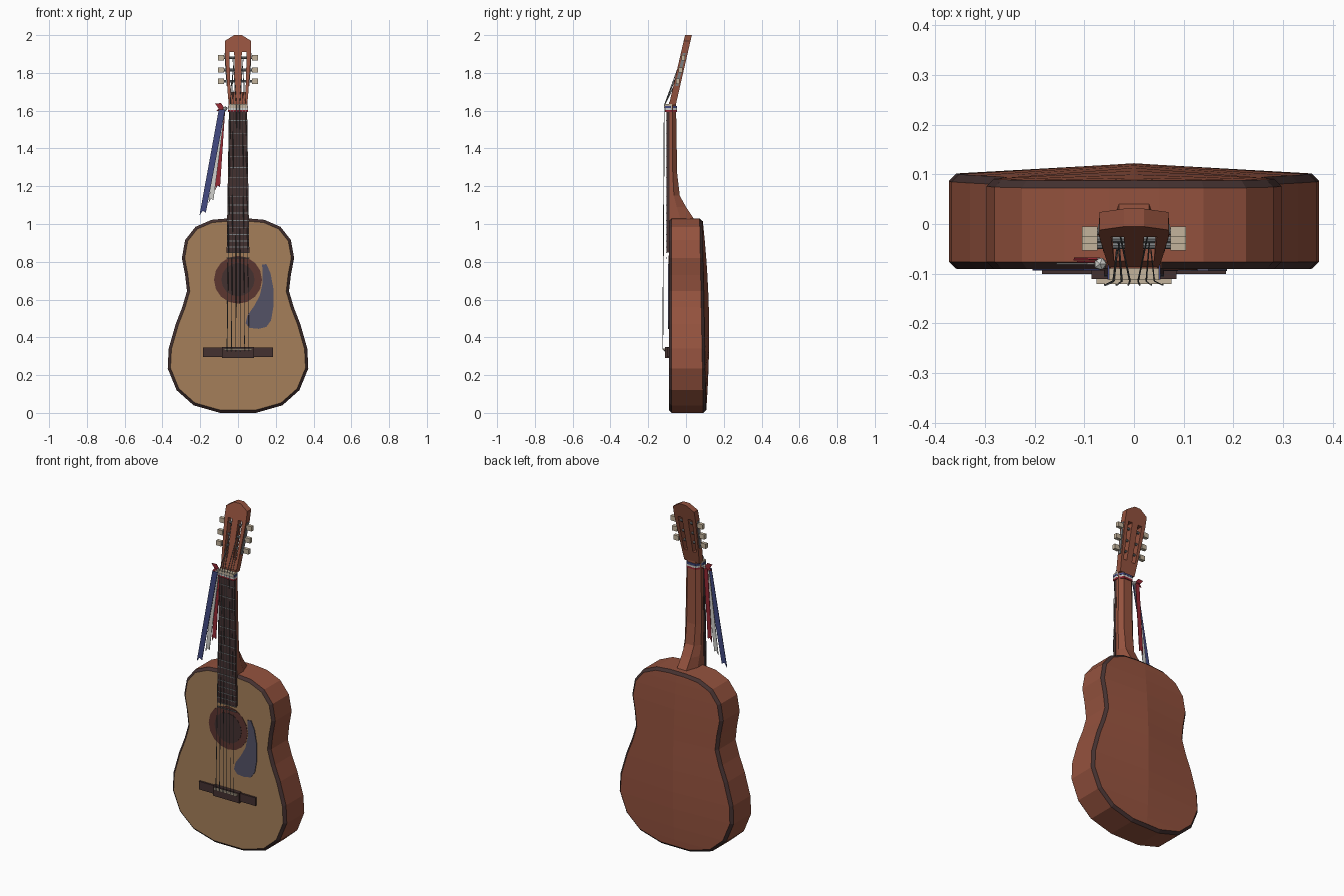
import bpy, bmesh, math
from mathutils import Matrix, Vector

if "Cube" in bpy.data.objects:
    bpy.data.objects.remove(bpy.data.objects["Cube"])


def mat(name, r, g, b):
    m = bpy.data.materials.new(name)
    m.diffuse_color = [((c / 255 + 0.055) / 1.055) ** 2.4 for c in (r, g, b)] + [1]
    m.use_nodes = True
    m.node_tree.nodes["Principled BSDF"].inputs["Base Color"].default_value = m.diffuse_color
    return m


WOOD = mat("mahogany", 148, 82, 62)
TOP = mat("spruce", 165, 127, 90)
DARK = mat("dark rosewood", 68, 49, 48)
ROSE = mat("rosette brown", 92, 54, 48)
GUARD = mat("pickguard slate", 84, 82, 102)
STEEL = mat("steel", 125, 128, 130)
BONE = mat("bone", 196, 180, 156)
RED = mat("ribbon red", 150, 40, 52)
WHITE = mat("ribbon white", 208, 208, 204)
BLUE = mat("ribbon blue", 66, 74, 130)


def finish(name, bm, *mats):
    bmesh.ops.recalc_face_normals(bm, faces=bm.faces)
    me = bpy.data.meshes.new(name)
    bm.to_mesh(me)
    bm.free()
    for m in mats:
        me.materials.append(m)
    ob = bpy.data.objects.new(name, me)
    bpy.context.collection.objects.link(ob)
    return ob


def loft(bm, rings, caps=True):
    vs = [[bm.verts.new(p) for p in r] for r in rings]
    n = len(vs[0])
    for a, b in zip(vs, vs[1:]):
        for i in range(n):
            bm.faces.new((a[i], a[(i + 1) % n], b[(i + 1) % n], b[i]))
    if caps:
        bm.faces.new(vs[0])
        bm.faces.new(vs[-1])


def prism(bm, poly, y0, y1, lean=lambda z: 0):
    """Extrude an x-z outline along y, optionally leaning with height."""
    loft(bm, [[(x, y + lean(z), z) for x, z in poly] for y in (y0, y1)])


def box(bm, x0, x1, y0, y1, z0, z1):
    prism(bm, [(x0, z0), (x1, z0), (x1, z1), (x0, z1)], y0, y1)


def part(name, m, poly, y0, y1):
    bm = bmesh.new()
    prism(bm, poly, y0, y1)
    return finish(name, bm, m)


def circle(r, z, n):
    return [(r * math.cos(2 * math.pi * i / n), z + r * math.sin(2 * math.pi * i / n)) for i in range(n)]


# Body: right half outline, bottom to top, mirrored to the left
half = [(.095, 0), (.235, .04), (.325, .12), (.372, .235), (.367, .34), (.33, .47), (.295, .56),
        (.27, .645), (.28, .73), (.297, .82), (.28, .915), (.225, .985), (.14, 1.022), (.05, 1.03)]
N = len(half)


def inset(d):
    pts = []
    for i, (x, z) in enumerate(half):
        a = half[i - 1] if i else (-x, z)
        b = half[i + 1] if i < N - 1 else (-x, z)
        t = Vector((b[0] - a[0], b[1] - a[1])).normalized()
        pts.append((x - t.y * d, z + t.x * d))
    return pts


def back_y(z):
    return .106 - .019 * z / 1.03


bm = bmesh.new()
rings = []
for d, f in ((.015, lambda z: -.09), (0, lambda z: -.076),
             (0, lambda z: back_y(z) - .015), (.015, back_y)):
    pts = inset(d)
    rings.append([bm.verts.new((s * x, f(z), z)) for s, seq in ((1, pts), (-1, pts[::-1])) for x, z in seq])
for k, mi in ((0, 2), (1, 0), (2, 2)):
    a, b = rings[k], rings[k + 1]
    for i in range(2 * N):
        j = (i + 1) % (2 * N)
        bm.faces.new((a[i], a[j], b[j], b[i])).material_index = mi
# soundboard strips, and arched back with a centre ridge
spine = []
for i in range(N):
    z = rings[3][i].co.z
    t = z / 1.03
    spine.append(bm.verts.new((0, back_y(z) + .1 * t * (1 - t), z)))
F, B = rings[0], rings[3]
for i in range(N - 1):
    bm.faces.new((F[i], F[i + 1], F[-2 - i], F[-1 - i])).material_index = 1
    bm.faces.new((B[i], B[i + 1], spine[i + 1], spine[i]))
    bm.faces.new((B[-1 - i], B[-2 - i], spine[i + 1], spine[i]))
bm.faces.new((B[0], spine[0], B[-1]))
bm.faces.new((B[N - 1], spine[-1], B[N]))
finish("body", bm, WOOD, TOP, DARK)

# Sound hole, rosette, pickguard
part("rosette", ROSE, circle(.127, .705, 16), -.092, -.088)
part("sound_hole", DARK, circle(.088, .705, 16), -.0935, -.089)
part("pickguard", GUARD, [(.128, .785), (.15, .788), (.172, .74), (.187, .66), (.187, .56), (.175, .49),
                          (.15, .455), (.11, .445), (.06, .45), (.04, .475), (.05, .515), (.085, .565),
                          (.115, .62), (.131, .69)], -.0945, -.089)

# Bridge and saddle
bm = bmesh.new()
box(bm, -.185, .185, -.101, -.088, .297, .345)
box(bm, -.085, .085, -.111, -.088, .29, .35)
finish("bridge", bm, DARK)
bm = bmesh.new()
box(bm, -.075, .075, -.121, -.105, .332, .342)
finish("saddle", bm, BONE)


# Neck with flared heel
def section(z, w, f, b):
    m = f + (b - f) * .45
    return [(-w, f, z), (w, f, z), (w, m, z), (w * .55, b, z), (-w * .55, b, z), (-w, m, z)]


bm = bmesh.new()
loft(bm, [section(z, w, -.089, b) for z, w, b in
          ((1.0, .055, .05), (1.03, .055, .04), (1.09, .054, 0), (1.15, .053, -.033),
           (1.27, .052, -.047), (1.645, .047, -.053))])
finish("neck", bm, WOOD)

# Fretboard, frets, nut
part("fretboard", DARK, [(-.06, .85), (.06, .85), (.048, 1.615), (-.048, 1.615)], -.104, -.088)
bm = bmesh.new()
for k in range(1, 18):
    z = .34 + 1.28 * 2 ** (-k / 12)
    w = .048 + .012 * (1.615 - z) / .765
    box(bm, -w, w, -.1065, -.1, z - .002, z + .002)
finish("frets", bm, STEEL)
bm = bmesh.new()
box(bm, -.05, .05, -.113, -.075, 1.615, 1.635)
finish("nut", bm, BONE)


# Slotted headstock, leaning back
def lean(z):
    return -.07 + .23 * (z - 1.64)


bm = bmesh.new()
prism(bm, [(-.049, 1.63), (.049, 1.63), (.055, 1.70), (-.055, 1.70)], -.018, .018, lean)
prism(bm, [(-.07, 1.91), (.07, 1.91), (.069, 1.97), (.02, 2.0), (-.02, 2.0), (-.069, 1.97)], -.018, .018, lean)
prism(bm, [(-.018, 1.70), (.018, 1.70), (.02, 1.91), (-.02, 1.91)], -.018, .018, lean)
for s in (-1, 1):
    prism(bm, [(s * .04, 1.70), (s * .055, 1.70), (s * .07, 1.91), (s * .046, 1.91)], -.018, .018, lean)
finish("headstock", bm, WOOD)

# Tuners: rollers across the slots, side plates and bone knobs
tuner_z = (1.755, 1.815, 1.88)
metal, knobs = bmesh.new(), bmesh.new()
for s in (-1, 1):
    prism(metal, [(s * .056, 1.73), (s * .061, 1.73), (s * .072, 1.905), (s * .067, 1.905)], -.008, .008, lean)
    for z in tuner_z:
        y = lean(z)
        bmesh.ops.create_cone(metal, cap_ends=True, segments=8, radius1=.007, radius2=.007, depth=.07,
                              matrix=Matrix.Translation((s * .05, y, z)) @ Matrix.Rotation(math.pi / 2, 4, 'Y'))
        x0, x1 = sorted((s * .073, s * .105))
        box(knobs, x0, x1, y - .01, y + .01, z - .014, z + .014)
finish("tuner_metal", metal, STEEL)
finish("tuner_knobs", knobs, BONE)

# Strings from bridge over saddle and nut to the rollers
for i in range(6):
    u = (i - 2.5) / 2.5
    s = 1 if u > 0 else -1
    z = tuner_z[i if i < 3 else 5 - i]
    path = [(u * .058, -.108, .325), (u * .058, -.123, .338), (u * .041, -.115, 1.628),
            (s * (.026 + .008 * abs(u)), lean(z) - .008, z)]
    cu = bpy.data.curves.new("string", 'CURVE')
    cu.dimensions = '3D'
    cu.bevel_depth = .0023 - .0002 * i
    cu.bevel_resolution = 0
    sp = cu.splines.new('POLY')
    sp.points.add(len(path) - 1)
    for p, co in zip(sp.points, path):
        p.co = (*co, 1)
    cu.materials.append(STEEL)
    bpy.context.collection.objects.link(bpy.data.objects.new("string_%d" % (i + 1), cu))

# Ribbons: bands round the neck, notched tails and a small knot
for name, m, z, x_end, z_end, w, y in (("red", RED, 1.592, -.108, 1.18, .026, -.069),
                                       ("white", WHITE, 1.602, -.143, 1.11, .026, -.08),
                                       ("blue", BLUE, 1.614, -.187, 1.045, .034, -.092)):
    bm = bmesh.new()
    loft(bm, [section(zz, .053, -.112, -.047) for zz in (z, z + .011)])
    finish(name + "_band", bm, m)
    part(name + "_ribbon", m, [(-.068, 1.605), (x_end + w / 2, z_end + .015), (x_end, z_end + .025),
                               (x_end - w / 2, z_end), (-.068 - w, 1.605)], y - .0015, y + .0015)
bm = bmesh.new()
bmesh.ops.create_icosphere(bm, subdivisions=1, radius=.014, matrix=Matrix.Translation((-.068, -.08, 1.61)))
finish("ribbon_knot", bm, WHITE)
bm = bmesh.new()
prism(bm, [(-.07, 1.612), (-.09, 1.64), (-.122, 1.638), (-.105, 1.615)], -.073, -.07)
prism(bm, [(-.07, 1.612), (-.1, 1.615), (-.115, 1.598), (-.085, 1.595)], -.077, -.074)
finish("ribbon_bow", bm, RED)
